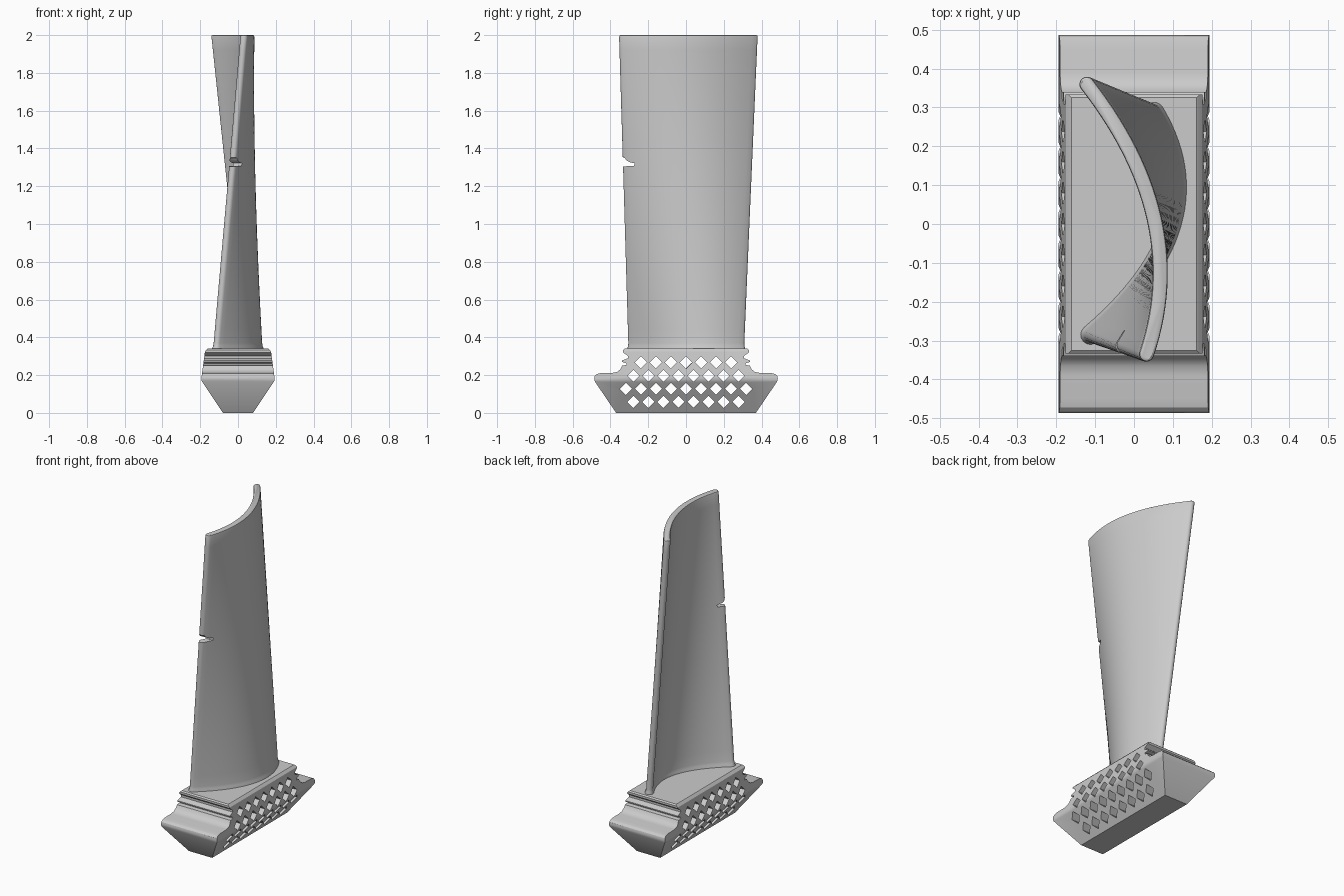
import bpy, bmesh, math
from mathutils import Vector

if "Cube" in bpy.data.objects:
    bpy.data.objects.remove(bpy.data.objects["Cube"])


def make_object(name, bm):
    bmesh.ops.recalc_face_normals(bm, faces=bm.faces[:])
    mesh = bpy.data.meshes.new(name)
    bm.to_mesh(mesh)
    bm.free()
    ob = bpy.data.objects.new(name, mesh)
    bpy.context.collection.objects.link(ob)
    return ob


def extrude(bm, points, depth):
    """Close a loop of 3D points and sweep it along depth."""
    face = bm.faces.new([bm.verts.new(p) for p in points])
    out = bmesh.ops.extrude_face_region(bm, geom=[face])
    bmesh.ops.translate(bm, vec=depth,
                        verts=[g for g in out["geom"] if isinstance(g, bmesh.types.BMVert)])


def mirrored(half):
    return half + [(-u, z) for u, z in reversed(half)]


def boolean(ob, cutter, operation):
    cutter.hide_render = True
    mod = ob.modifiers.new("cut", "BOOLEAN")
    mod.object, mod.operation, mod.solver = cutter, operation, "EXACT"
    bpy.context.view_layer.objects.active = ob
    bpy.ops.object.modifier_apply(modifier=mod.name)
    bpy.data.objects.remove(cutter)


def smooth(ob, degrees):
    bpy.ops.object.select_all(action="DESELECT")
    ob.select_set(True)
    bpy.context.view_layer.objects.active = ob
    bpy.ops.object.shade_smooth_by_angle(angle=math.radians(degrees))


# Root block: side profile with shoulders and seal grooves
side = mirrored([(0.37, 0), (0.482, 0.165), (0.486, 0.18), (0.483, 0.195), (0.472, 0.206),
                 (0.45, 0.211), (0.39, 0.212), (0.365, 0.217), (0.348, 0.23), (0.338, 0.25),
                 (0.315, 0.254), (0.315, 0.262), (0.34, 0.27), (0.34, 0.277),
                 (0.308, 0.289), (0.308, 0.302), (0.333, 0.32), (0.333, 0.333), (0.325, 0.34)])
bm = bmesh.new()
extrude(bm, [(-0.3, y, z) for y, z in side], (0.6, 0, 0))
root = make_object("root_block", bm)

# Trim the root to its tapered front outline
front = mirrored([(0.08, -0.01), (0.08, 0), (0.19, 0.165), (0.194, 0.175), (0.193, 0.19),
                  (0.175, 0.325), (0.165, 0.337), (0.155, 0.345)])
bm = bmesh.new()
extrude(bm, [(x, -0.6, z) for x, z in front], (0, 1.2, 0))
boolean(root, make_object("outline_trim", bm), "INTERSECT")

# Staggered diamond holes straight through the root
bm = bmesh.new()
r = 0.032
for z, count in ((0.267, 7), (0.197, 8), (0.127, 9), (0.058, 8)):
    for i in range(count):
        y = (i - (count - 1) / 2) * 0.0795
        extrude(bm, [(-0.3, y - r, z), (-0.3, y, z - r), (-0.3, y + r, z), (-0.3, y, z + r)],
                (0.6, 0, 0))
boolean(root, make_object("diamond_holes", bm), "DIFFERENCE")
smooth(root, 28)

# Blade: curved sheet lofted between a root camber and a twisted tip camber
ROOT = ((-0.112, -0.285), (0.11, 0.10), (0.052, 0.288))
TIP = ((0.033, -0.335), (0.067, -0.10), (-0.122, 0.36))
N = 28


def camber(points, t):
    (xa, ya), (xb, yb), (xc, yc) = points
    y = ya + (yc - ya) * t
    s1 = (xb - xa) / (yb - ya)
    s2 = ((xc - xb) / (yc - yb) - s1) / (yc - ya)
    return Vector((xa + s1 * (y - ya) + s2 * (y - ya) * (y - yb), y, 0))


def section(z, half):
    k = (z - 0.34) / 1.66
    mid = [camber(ROOT, i / N).lerp(camber(TIP, i / N), k) for i in range(N + 1)]
    tan = [(mid[min(i + 1, N)] - mid[max(i - 1, 0)]).normalized() for i in range(N + 1)]
    nor = [Vector((t.y, -t.x, 0)) for t in tan]
    ring = [m + n * half for m, n in zip(mid, nor)]
    caps = [math.pi * a / 8 for a in range(1, 8)]
    ring += [mid[N] + (nor[N] * math.cos(a) + tan[N] * math.sin(a)) * half for a in caps]
    ring += [m - n * half for m, n in zip(mid[::-1], nor[::-1])]
    ring += [mid[0] - (nor[0] * math.cos(a) + tan[0] * math.sin(a)) * half for a in caps]
    return [(p.x, p.y, z) for p in ring]


levels = [(0.325, 0.026), (0.342, 0.025), (0.355, 0.021)]
levels += [(0.37 + 1.62 * i / 24, 0.0195) for i in range(25)]
levels += [(1.997, 0.0175), (2.0, 0.013)]
bm = bmesh.new()
rings = [[bm.verts.new(p) for p in section(z, h)] for z, h in levels]
for a, b in zip(rings, rings[1:]):
    for i in range(len(a)):
        j = (i + 1) % len(a)
        bm.faces.new((a[i], a[j], b[j], b[i]))
bm.faces.new(rings[0][::-1])
bm.faces.new(rings[-1])
blade = make_object("blade", bm)

# Damage notch in the leading edge
bm = bmesh.new()
notch = [(-0.37, 1.303), (-0.31, 1.306), (-0.275, 1.308), (-0.272, 1.322),
         (-0.295, 1.326), (-0.312, 1.334), (-0.325, 1.35), (-0.37, 1.36)]
extrude(bm, [(-0.2, y, z) for y, z in notch], (0.4, 0, 0))
boolean(blade, make_object("notch_cutter", bm), "DIFFERENCE")
smooth(blade, 35)
